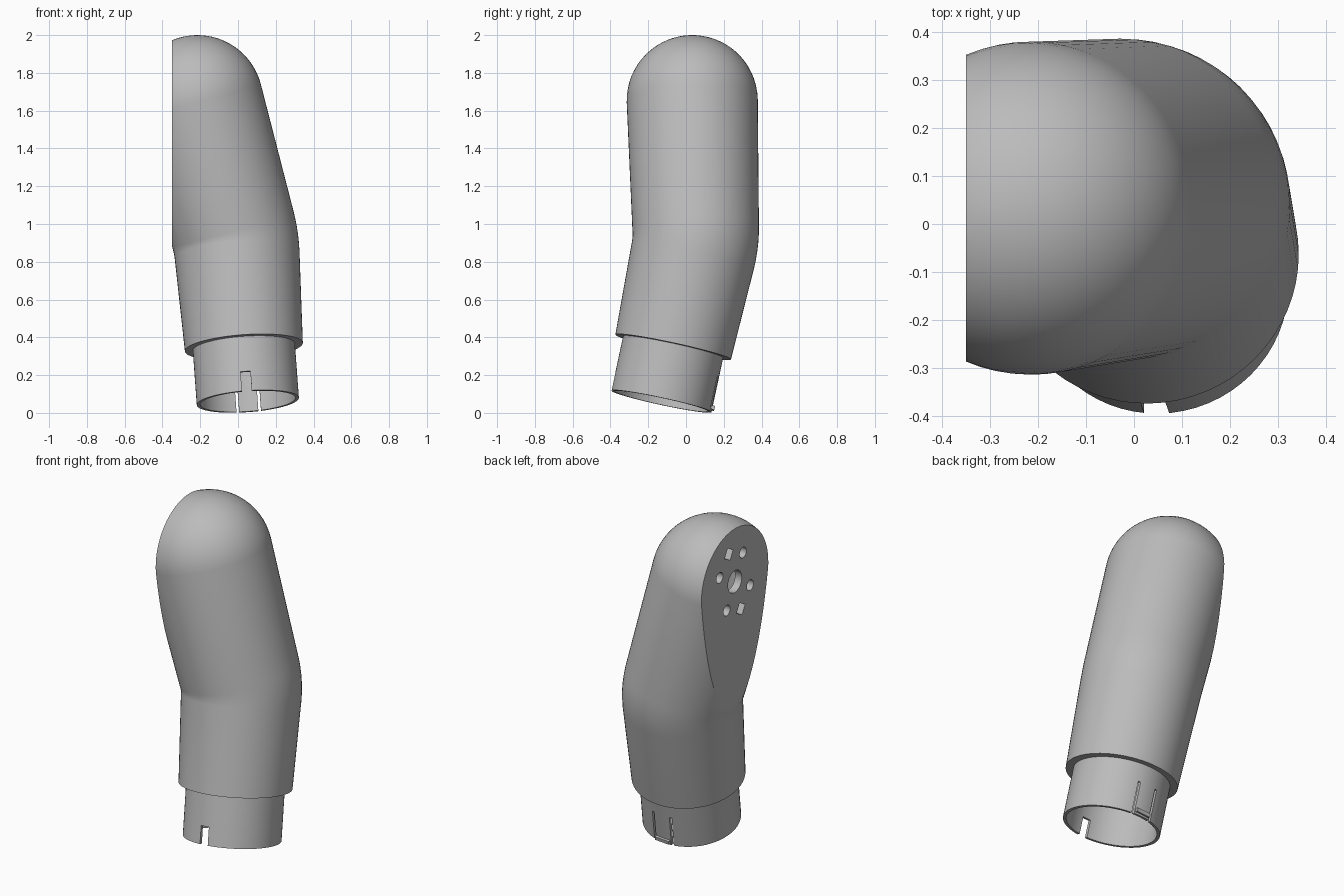
import bpy, bmesh, math
from mathutils import Vector, Matrix

cube = bpy.data.objects.get("Cube")
if cube:
    bpy.data.objects.remove(cube)

grey = bpy.data.materials.new("plain grey")
grey.use_nodes = True
colour = (0.5, 0.5, 0.5, 1)
grey.diffuse_color = colour
grey.node_tree.nodes["Principled BSDF"].inputs["Base Color"].default_value = colour

SEG = 64
base = Vector((0.052, -0.13, 0.061))      # middle of the open end
elbow = Vector((-0.01, 0.053, 0.91))
dome = Vector((-0.215, 0.033, 1.653))     # centre of the rounded top
low, high = (elbow - base).normalized(), (dome - elbow).normalized()
FLAT_X = -0.35


def frame(n):
    """Side and depth axes across a tube running along n."""
    u = (Vector((1, 0, 0)) - n * n.x).normalized()
    return u, n.cross(u)


def finish(bm, name):
    bmesh.ops.recalc_face_normals(bm, faces=bm.faces)
    mesh = bpy.data.meshes.new(name)
    bm.to_mesh(mesh)
    bm.free()
    mesh.materials.append(grey)
    obj = bpy.data.objects.new(name, mesh)
    bpy.context.collection.objects.link(obj)
    return obj


def loft(name, rings, cut_x):
    """Skin round rings (centre, direction, radius), then slice the side flat."""
    bm = bmesh.new()
    loops = []
    for c, n, r in rings:
        u, v = frame(n)
        angles = [2 * math.pi * i / SEG for i in range(SEG)]
        loops.append([bm.verts.new(c + r * (u * math.cos(a) + v * math.sin(a))) for a in angles])
    for a, b in zip(loops, loops[1:]):
        for i in range(SEG):
            j = (i + 1) % SEG
            bm.faces.new((a[i], a[j], b[j], b[i]))
    bm.faces.new(loops[0])
    bm.faces.new(loops[-1])
    bmesh.ops.bisect_plane(bm, geom=bm.verts[:] + bm.edges[:] + bm.faces[:],
                           plane_co=(cut_x, 0, 0), plane_no=(1, 0, 0), clear_inner=True)
    bmesh.ops.holes_fill(bm, edges=[e for e in bm.edges if e.is_boundary], sides=0)
    return finish(bm, name)


def arm_rings(wall):
    """Bent sleeve with a softened elbow and a domed top."""
    rings = []
    a, b = elbow - low * 0.07, elbow + high * 0.07
    for i in range(6):
        t = i / 5
        c = a.lerp(elbow, t).lerp(elbow.lerp(b, t), t)
        rings.append((c, low.lerp(high, t).normalized(), 0.331 + 0.004 * t - wall))
    r = 0.347 - wall
    for i in range(16):
        t = math.pi / 2 * i / 16
        rings.append((dome + high * r * math.sin(t), high, r * math.cos(t)))
    rings.append((dome + high * r * 0.9995, high, r * 0.02))
    return rings


def along(s):
    return base + low * s


# Outer skin: narrow collar, step, bent sleeve and dome
outer = [(along(0), low, 0.271), (along(0.295), low, 0.271), (along(0.295), low, 0.313)]
arm = loft("arm_shell", outer + arm_rings(0), FLAT_X)

# Hollow inside
inner = [(along(-0.05), low, 0.253), (along(0.33), low, 0.253), (along(0.36), low, 0.275)]
cavity = loft("cavity_cutter", inner + arm_rings(0.04), FLAT_X + 0.045)

# Cutters for the mounting holes, the front notch and the rear clip slots
u, v = frame(low)
collar_axes = Matrix((u, v, low)).transposed().to_4x4()


def collar_box(bm, side, depth, up, size):
    place = Matrix.Translation(base + u * side + v * depth + low * up)
    bmesh.ops.create_cube(bm, size=1, matrix=place @ collar_axes @ Matrix.Diagonal((*size, 1)))


def side_hole(bm, angle, dist, radius, sides):
    a = math.radians(angle)
    centre = Vector((FLAT_X, dome.y + dist * math.cos(a), dome.z + dist * math.sin(a)))
    place = Matrix.Translation(centre) @ Matrix.Rotation(a, 4, 'X') @ Matrix.Rotation(math.pi / 2, 4, 'Y')
    bmesh.ops.create_cone(bm, cap_ends=True, segments=sides, radius1=radius,
                          radius2=radius, depth=0.2, matrix=place)


bm = bmesh.new()
side_hole(bm, 0, 0, 0.066, 32)
for k in range(4):
    side_hole(bm, 28 + 90 * k, 0.165, 0.032, 20)
for k in range(2):
    side_hole(bm, 73 + 180 * k, 0.195, 0.042, 4)
collar_box(bm, -0.005, -0.262, 0.04, (0.052, 0.1, 0.13))
for s in (-1, 1):
    collar_box(bm, 0.005 + s * 0.058, 0.26, 0.085, (0.014, 0.08, 0.21))
openings = finish(bm, "openings_cutter")

bpy.context.view_layer.objects.active = arm
for cutter in (cavity, openings):
    mod = arm.modifiers.new("cut", 'BOOLEAN')
    mod.operation, mod.solver, mod.object = 'DIFFERENCE', 'EXACT', cutter
    bpy.ops.object.modifier_apply(modifier=mod.name)
    bpy.data.objects.remove(cutter)

# Small catch on the rear clip
bm = bmesh.new()
collar_box(bm, 0.005, 0.27, 0.022, (0.09, 0.026, 0.022))
catch = finish(bm, "clip_catch")

bpy.ops.object.select_all(action='DESELECT')
arm.select_set(True)
bpy.ops.object.shade_smooth_by_angle(angle=math.radians(30))
